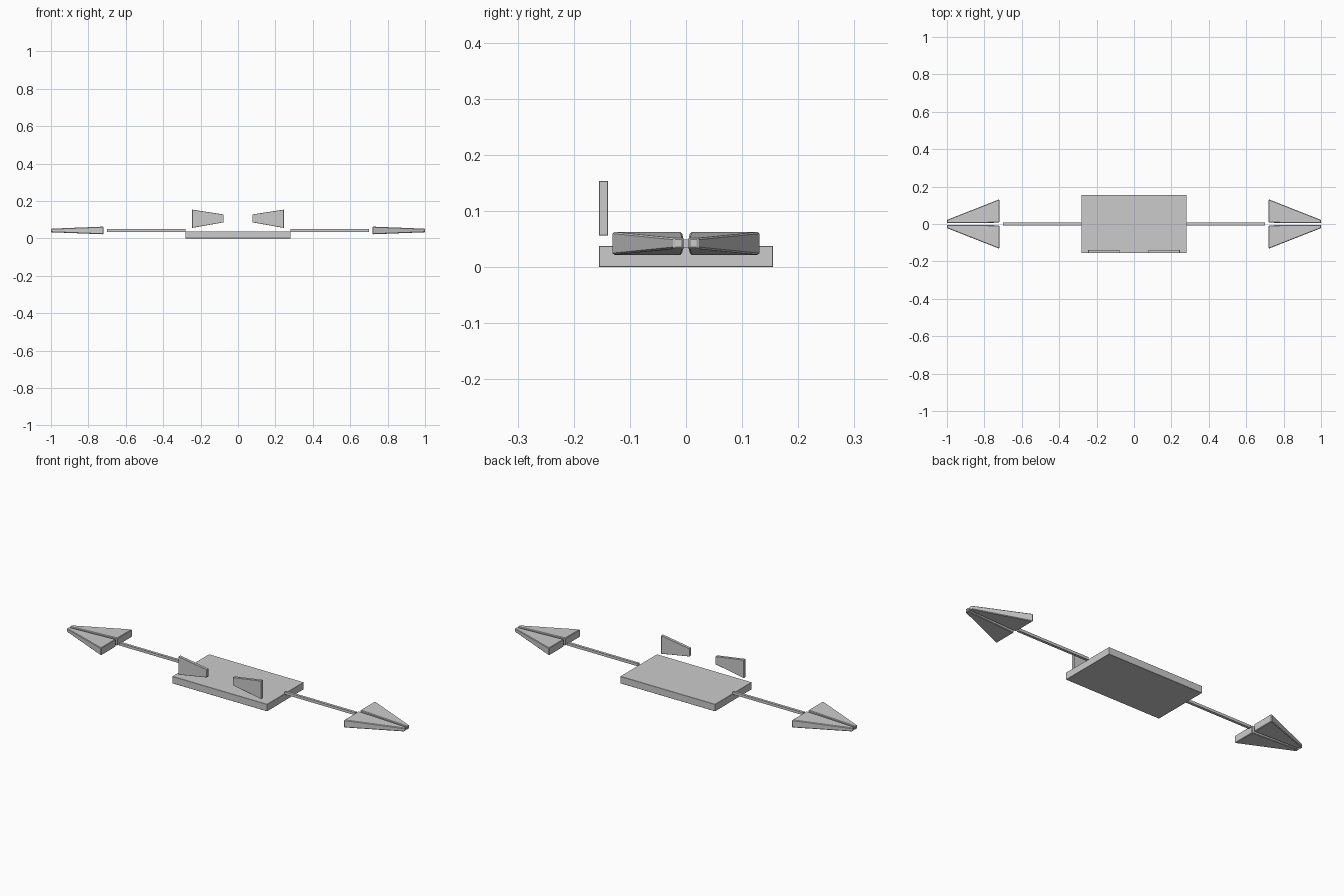
import bpy, bmesh

if "Cube" in bpy.data.objects:
    bpy.data.objects.remove(bpy.data.objects["Cube"])


def prism(name, ends, bevel=0.0):
    """Hull of two four-corner cross-sections, with an optional small bevel."""
    bm = bmesh.new()
    for section in ends:
        for co in section:
            bm.verts.new(co)
    bmesh.ops.convex_hull(bm, input=bm.verts)
    bmesh.ops.dissolve_limit(bm, angle_limit=0.002, verts=bm.verts, edges=bm.edges)
    if bevel:
        bmesh.ops.bevel(bm, geom=bm.edges[:], offset=bevel, segments=1,
                        affect='EDGES', clamp_overlap=True)
    bmesh.ops.recalc_face_normals(bm, faces=bm.faces)
    me = bpy.data.meshes.new(name)
    bm.to_mesh(me)
    bm.free()
    ob = bpy.data.objects.new(name, me)
    bpy.context.collection.objects.link(ob)
    return ob


def rect(x, y0, y1, z0, z1):
    """Cross-section rectangle at a given x."""
    return [(x, y, z) for y in (y0, y1) for z in (z0, z1)]


# Central slab
prism("base_plate", [rect(x, -0.155, 0.155, 0.0, 0.038) for x in (-0.281, 0.281)], 0.001)

for s, side in ((-1, "left"), (1, "right")):
    # Thin arm reaching out from the slab
    prism(f"{side}_rod", [rect(s * x, -0.007, 0.007, 0.035, 0.049) for x in (0.28, 0.70)])

    # Upright tapered tab floating above the front edge
    prism(f"{side}_tab", [rect(s * 0.245, -0.155, -0.139, 0.056, 0.154),
                          rect(s * 0.077, -0.155, -0.139, 0.086, 0.128)], 0.001)

    # Pair of tapered fins at the outer end
    for t, pos in ((-1, "front"), (1, "back")):
        prism(f"{side}_{pos}_fin", [rect(s * 0.72, t * 0.007, t * 0.132, 0.022, 0.063),
                                    rect(s * 1.0, t * 0.004, t * 0.022, 0.033, 0.052)], 0.003)
